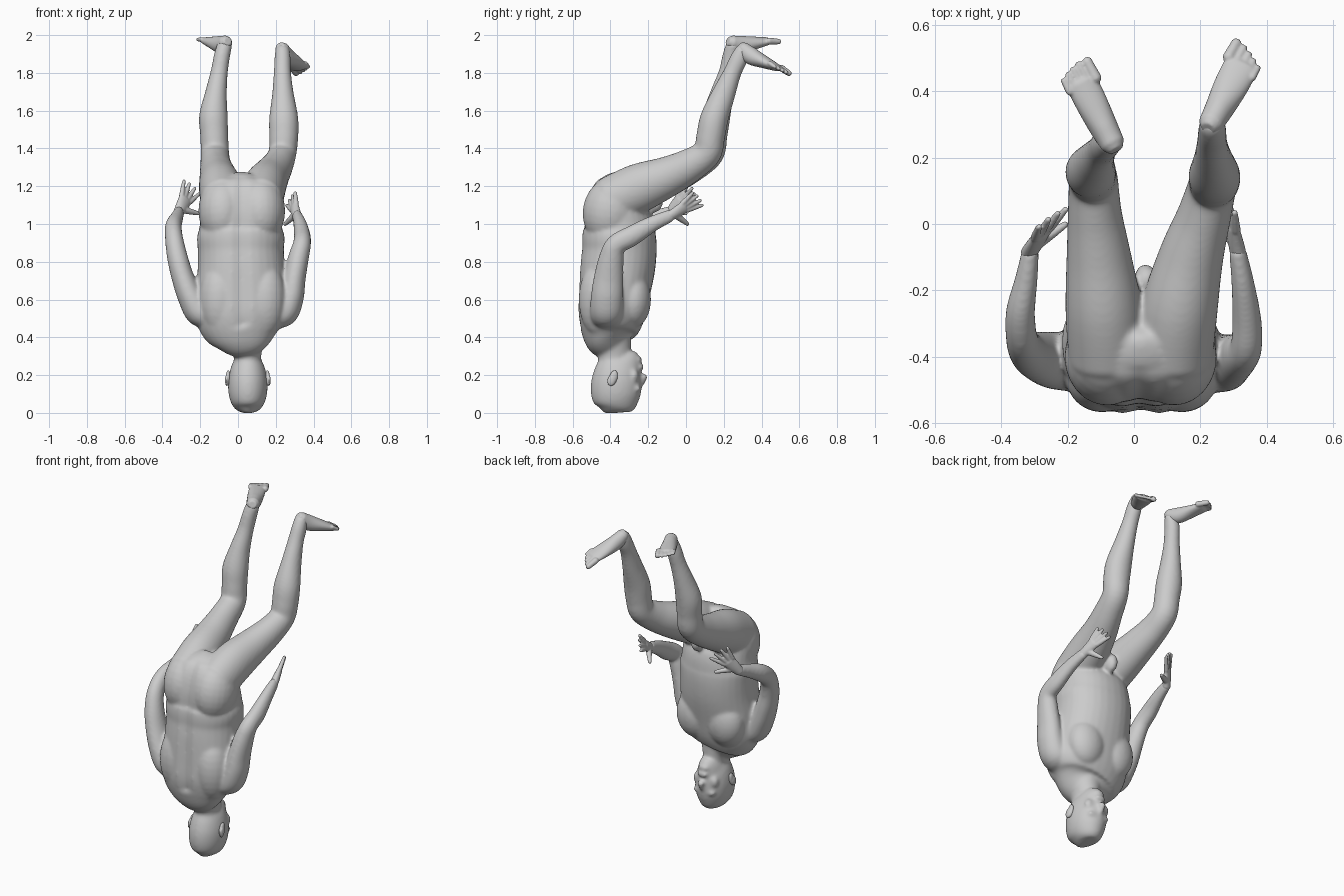
import bpy, bmesh, math
from mathutils import Vector as V, Matrix

N = 32


def loft(bm, rings, ref=(1, 0, 0), steps=5, cap=True, power=1.0):
    """Skin smooth elliptical rings (x, y, z, side radius, other radius)."""
    R = [V(r) for r in rings]
    P = [R[0]] + R + [R[-1]]
    pts = []
    for i in range(1, len(P) - 2):
        p0, p1, p2, p3 = P[i - 1:i + 3]
        for k in range(steps):
            t = k / steps
            pts.append(0.5 * (2 * p1 + (p2 - p0) * t + (2 * p0 - 5 * p1 + 4 * p2 - p3) * t * t
                              + (3 * p1 - p0 - 3 * p2 + p3) * t ** 3))
    pts.append(R[-1])
    if cap:
        def tip(a, b):
            c = V(a[:3])
            d = (c - V(b[:3])).normalized() * min(a[3], a[4]) * 0.6
            return V((*(c + d), a[3] * 0.6, a[4] * 0.6))
        pts = [tip(pts[0], pts[1])] + pts + [tip(pts[-1], pts[-2])]
    loops = []
    for i, p in enumerate(pts):
        T = (V(pts[min(i + 1, len(pts) - 1)][:3]) - V(pts[max(i - 1, 0)][:3])).normalized()
        S = V(ref)
        S = (S - T * S.dot(T)).normalized()
        U = T.cross(S)
        loop = []
        for k in range(N):
            a = 2 * math.pi * k / N
            c, s = math.cos(a), math.sin(a)
            c = math.copysign(abs(c) ** power, c)
            s = math.copysign(abs(s) ** power, s)
            loop.append(bm.verts.new(V(p[:3]) + S * p[3] * c + U * p[4] * s))
        loops.append(loop)
    for A, B in zip(loops, loops[1:]):
        for k in range(N):
            bm.faces.new((A[k], A[(k + 1) % N], B[(k + 1) % N], B[k]))
    bm.faces.new(loops[0][::-1])
    bm.faces.new(loops[-1])


def ball(bm, c, r, rot=0.0):
    m = Matrix.Translation(c) @ Matrix.Rotation(rot, 4, 'X') @ Matrix.Diagonal((*r, 1))
    bmesh.ops.create_uvsphere(bm, u_segments=24, v_segments=14, radius=1, matrix=m)


def finish(name, bm, voxel=0, smooth=0):
    bmesh.ops.recalc_face_normals(bm, faces=bm.faces)
    for f in bm.faces:
        f.smooth = True
    me = bpy.data.meshes.new(name)
    bm.to_mesh(me)
    bm.free()
    ob = bpy.data.objects.new(name, me)
    bpy.context.collection.objects.link(ob)
    if voxel:
        m = ob.modifiers.new("blend", 'REMESH')
        m.mode = 'VOXEL'
        m.voxel_size = voxel
        m.use_smooth_shade = True
        s = ob.modifiers.new("soften", 'SMOOTH')
        s.factor = 0.5
        s.iterations = smooth


def section(x, z, y0, y1, rx):
    return (x, (y0 + y1) / 2, z, rx, (y1 - y0) / 2)


body = bmesh.new()

# torso, shoulders at the bottom and hips at the top
loft(body, [section(*s) for s in (
    (.05, .335, -.46, -.29, .085), (.04, .38, -.525, -.27, .155), (.03, .43, -.555, -.25, .215),
    (.022, .51, -.574, -.22, .245), (.02, .62, -.572, -.195, .245), (.018, .76, -.565, -.165, .232),
    (.015, .86, -.555, -.155, .228), (.015, .93, -.555, -.158, .232), (.015, .985, -.545, -.165, .218),
    (.018, 1.06, -.54, -.19, .214), (.02, 1.14, -.515, -.2, .2), (.02, 1.19, -.46, -.21, .15),
    (.02, 1.225, -.4, -.23, .09), (.02, 1.235, -.34, -.27, .03))], cap=False, power=.93)
for x in (-.08, .12):
    ball(body, (x, -.4, 1.07), (.13, .146, .18), -.2)        # buttocks
    ball(body, (x * 1.05, -.28, .6), (.12, .095, .15))       # chest muscles
    ball(body, (x * 1.2, -.46, .6), (.11, .108, .2))         # shoulder blades
ball(body, (.035, -.17, 1.12), (.035, .05, .06))             # groin

# spine groove and cleft
for v in body.verts:
    if v.co.y < -.43 and .45 < v.co.z < 1.25:
        v.co.y += .016 * math.exp(-((v.co.x - .018) / .03) ** 2)

# neck and head, crown on the floor
loft(body, [(.05, -.385, .18, .07, .075), (.05, -.38, .3, .073, .087), (.045, -.39, .4, .1, .1)])
loft(body, [section(.052, *s) for s in (
    (.0, -.42, -.33, .02), (.01, -.45, -.30, .052), (.04, -.482, -.262, .082), (.09, -.502, -.242, .1),
    (.15, -.503, -.234, .105), (.2, -.49, -.234, .1), (.245, -.47, -.236, .088),
    (.28, -.45, -.24, .07), (.31, -.43, -.27, .05))], cap=False)
loft(body, [(.052, -.245, .14, .014, .012), (.052, -.228, .17, .016, .016), (.052, -.22, .195, .023, .018)])
ball(body, (.052, -.242, .243), (.036, .02, .018))           # lips
ball(body, (.052, -.254, .28), (.036, .022, .022))           # chin
for s in (-1, 1):
    ball(body, (.052 + s * .036, -.257, .128), (.04, .018, .018))    # brows
    ball(body, (.052 + s * .05, -.276, .195), (.036, .026, .04))     # cheeks

# legs from hip through knee to heel
loft(body, [(-.08, -.40, 1.12, .118, .13), (-.092, -.25, 1.19, .115, .13), (-.106, -.1, 1.25, .098, .108),
            (-.118, .03, 1.31, .082, .09), (-.122, .125, 1.375, .075, .077), (-.126, .145, 1.47, .074, .074),
            (-.13, .16, 1.57, .076, .075), (-.117, .19, 1.69, .058, .062), (-.1, .22, 1.8, .046, .048),
            (-.085, .24, 1.89, .043, .047), (-.07, .25, 1.95, .04, .038)])
loft(body, [(.12, -.40, 1.12, .118, .13), (.138, -.25, 1.19, .115, .13), (.172, -.1, 1.25, .098, .108),
            (.21, .02, 1.31, .082, .09), (.235, .11, 1.375, .074, .077), (.242, .13, 1.46, .077, .076),
            (.242, .15, 1.56, .077, .075), (.238, .2, 1.69, .057, .062), (.235, .245, 1.8, .046, .048),
            (.236, .28, 1.875, .043, .047), (.235, .30, 1.925, .038, .037)])

# arms from shoulder through elbow to wrist
loft(body, [(-.13, -.415, .5, .05, .085), (-.2, -.415, .53, .075, .088), (-.25, -.41, .61, .068, .086),
            (-.29, -.4, .71, .06, .077), (-.32, -.385, .82, .055, .064), (-.338, -.345, .92, .048, .055),
            (-.342, -.265, .985, .044, .053), (-.325, -.17, 1.03, .035, .042), (-.312, -.08, 1.065, .026, .032)])
loft(body, [(.17, -.415, .5, .05, .085), (.24, -.42, .53, .075, .088), (.28, -.418, .61, .068, .086),
            (.298, -.41, .71, .06, .079), (.32, -.395, .82, .055, .066), (.338, -.37, .89, .048, .055),
            (.34, -.29, .935, .044, .055), (.328, -.18, 1.0, .035, .043), (.312, -.08, 1.045, .026, .034)])
finish("body", body, .0085, 12)

# ears
bm = bmesh.new()
for s in (-1, 1):
    ball(bm, (.052 + s * .104, -.385, .185), (.013, .022, .042), -.25)
    ball(bm, (.052 + s * .112, -.395, .172), (.009, .022, .03), -.25)
finish("ears", bm, .004, 2)


def hand(name, wrist, index, pinky, thumb):
    bm = bmesh.new()
    w, i, p, th = V(wrist), V(index), V(pinky), V(thumb)
    ki, kp = w.lerp(i, .5), w.lerp(p, .5)
    mid = (ki + kp) / 2
    half = (ki - kp).length / 2
    loft(bm, [(*w.lerp(mid, -.15), .028, .024), (*w.lerp(mid, .4), half + .006, .022),
              (*mid, half + .012, .017)], ref=ki - kp)
    for t, length in ((0, 1), (.33, 1.08), (.67, 1.06), (1, .93)):
        k = ki.lerp(kp, t)
        e = k + (i.lerp(p, t) - k) * length
        loft(bm, [(*k, .014, .014), (*k.lerp(e, .5), .012, .012), (*e, .009, .009)], ref=i - p)
    b = w.lerp(ki, .25)
    loft(bm, [(*b, .02, .018), (*b.lerp(th, .5), .016, .015), (*th, .01, .01)], ref=i - w)
    finish(name, bm, .005, 2)


hand("right_hand", (-.312, -.08, 1.065), (-.205, .045, 1.16), (-.285, -.005, 1.235), (-.205, -.0, 1.055))
hand("left_hand", (.312, -.08, 1.045), (.258, .088, 1.1), (.303, .04, 1.17), (.248, .01, .998))


def foot(name, heel, big, little):
    bm = bmesh.new()
    h, b, l = V(heel), V(big), V(little)
    mid = (b + l) / 2
    d, side = mid - h, b - l
    up = d.cross(side).normalized()
    up = up if up.z > 0 else -up
    half = side.length / 2
    loft(bm, [(*(h - up * .036 + d * .1), .037, .036), (*(h.lerp(mid, .35) - up * .046), .043, .046),
              (*(h.lerp(mid, .7) - up * .033), half * .92, .033), (*(mid - up * .02), half * .94, .02)], ref=side)
    d = d.normalized()
    for t, length, r in ((.08, .052, .018), (.33, .054, .013), (.54, .048, .012), (.74, .04, .012), (.93, .03, .012)):
        k = b.lerp(l, t) - up * .016 - d * .015
        e = k + d * (length + .012)
        loft(bm, [(*k, r, r), (*k.lerp(e, .6), r * .9, r * .9), (*e, r * .85, r * .8)], ref=side)
    finish(name, bm, .005, 3)


foot("right_foot", (-.05, .222, 2.0), (-.112, .455, 1.983), (-.205, .408, 1.994))
foot("left_foot", (.225, .3, 1.975), (.285, .525, 1.832), (.37, .455, 1.86))
